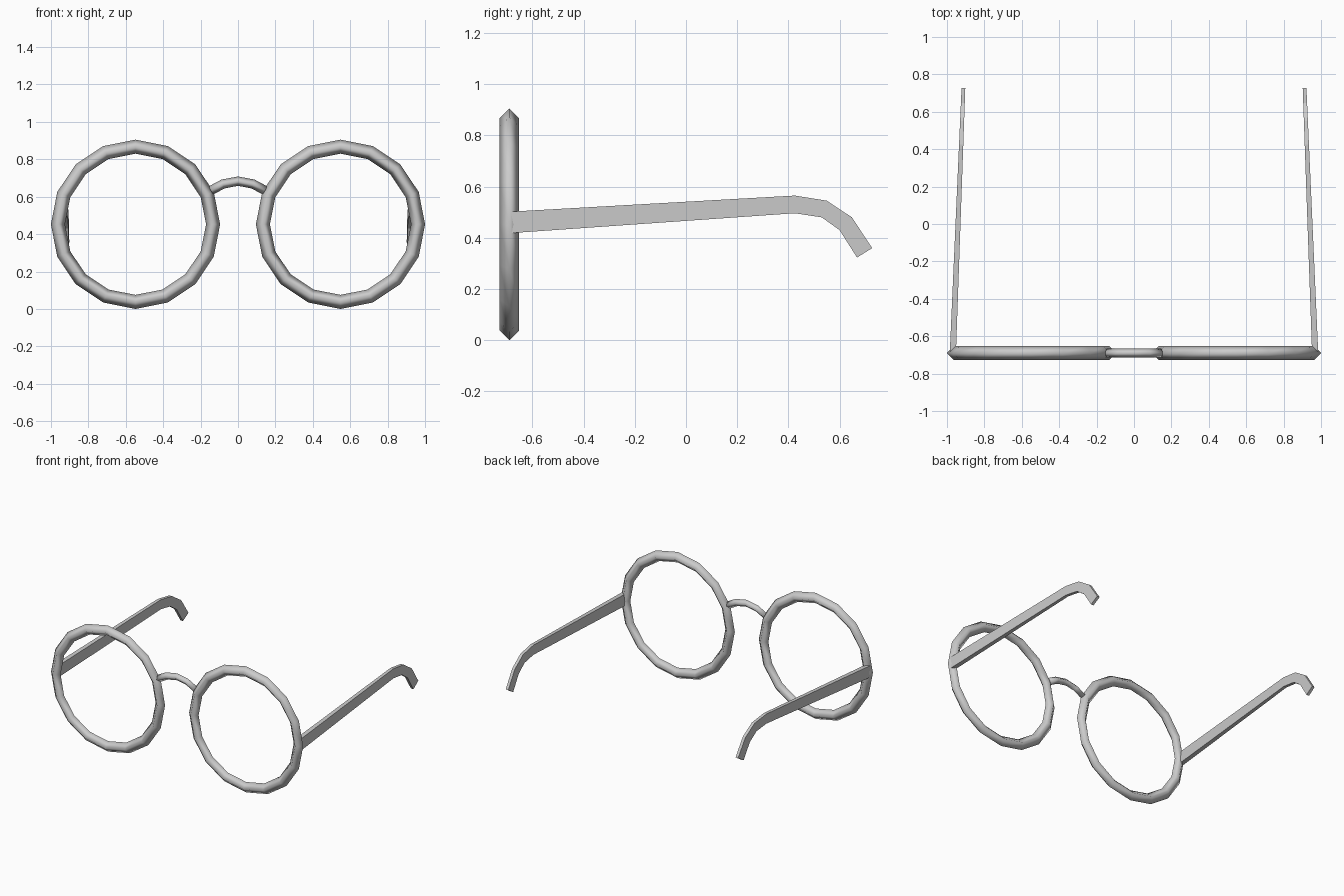
import bpy, bmesh, math
from mathutils import Vector

if "Cube" in bpy.data.objects:
    bpy.data.objects.remove(bpy.data.objects["Cube"])

grey = bpy.data.materials.new("frame grey")
grey.diffuse_color = (0.6, 0.6, 0.6, 1)
grey.use_nodes = True
grey.node_tree.nodes["Principled BSDF"].inputs["Base Color"].default_value = grey.diffuse_color
FRONT_Y = -0.69


def finish(name, bm, smooth):
    bmesh.ops.recalc_face_normals(bm, faces=bm.faces)
    for f in bm.faces:
        f.smooth = smooth
    me = bpy.data.meshes.new(name)
    bm.to_mesh(me)
    bm.free()
    me.materials.append(grey)
    ob = bpy.data.objects.new(name, me)
    bpy.context.collection.objects.link(ob)
    return ob


def tube(name, path, r, closed):
    """Sweep a four-sided diamond section along a path in the front plane."""
    bm = bmesh.new()
    n = len(path)
    pts = [Vector((x, FRONT_Y, z)) for x, z in path]
    loops = []
    for i, p in enumerate(pts):
        a = pts[i - 1] if closed or i else p
        b = pts[(i + 1) % n] if closed or i < n - 1 else p
        side = (b - a).normalized().cross(Vector((0, 1, 0)))
        depth = Vector((0, 1, 0))
        loops.append([bm.verts.new(p + r * d) for d in (side, depth, -side, -depth)])
    for i in range(n if closed else n - 1):
        a, b = loops[i], loops[(i + 1) % n]
        for k in range(4):
            j = (k + 1) % 4
            bm.faces.new((a[k], a[j], b[j], b[k]))
    if not closed:
        bm.faces.new(loops[0])
        bm.faces.new(loops[-1])
    return finish(name, bm, True)


# Bridge over the nose
tube("bridge", [(-0.145, 0.633), (-0.08, 0.668), (0, 0.683),
                (0.08, 0.668), (0.145, 0.633)], 0.025, False)

# Temple outline as (y, top z, y, bottom z) pairs from hinge to ear tip
TEMPLE = [(-0.69, 0.502, -0.69, 0.418), (0.425, 0.565, 0.425, 0.496),
          (0.55, 0.545, 0.53, 0.48), (0.648, 0.48, 0.60, 0.43),
          (0.727, 0.36, 0.668, 0.323)]

for s, label in ((-1, "left"), (1, "right")):
    # Sixteen-sided rim
    rim = [(s * 0.548 + 0.415 * math.cos(i * math.tau / 16),
            0.4525 + 0.415 * math.sin(i * math.tau / 16)) for i in range(16)]
    tube(label + "_rim", rim, 0.0375, True)

    # Flat temple arm, leaning inward and thinning towards the ear
    bm = bmesh.new()
    loops = []
    for y1, z1, y2, z2 in TEMPLE:
        def at(y, z, inner):
            t = (y + 0.69) / 1.417
            x = (0.952 - 0.05 * t) if inner else (0.985 - 0.063 * t)
            return bm.verts.new((s * x, y, z))
        loops.append([at(y1, z1, False), at(y1, z1, True),
                      at(y2, z2, True), at(y2, z2, False)])
    for a, b in zip(loops, loops[1:]):
        for k in range(4):
            j = (k + 1) % 4
            bm.faces.new((a[k], a[j], b[j], b[k]))
    bm.faces.new(loops[0])
    bm.faces.new(loops[-1])
    finish(label + "_temple", bm, False)
